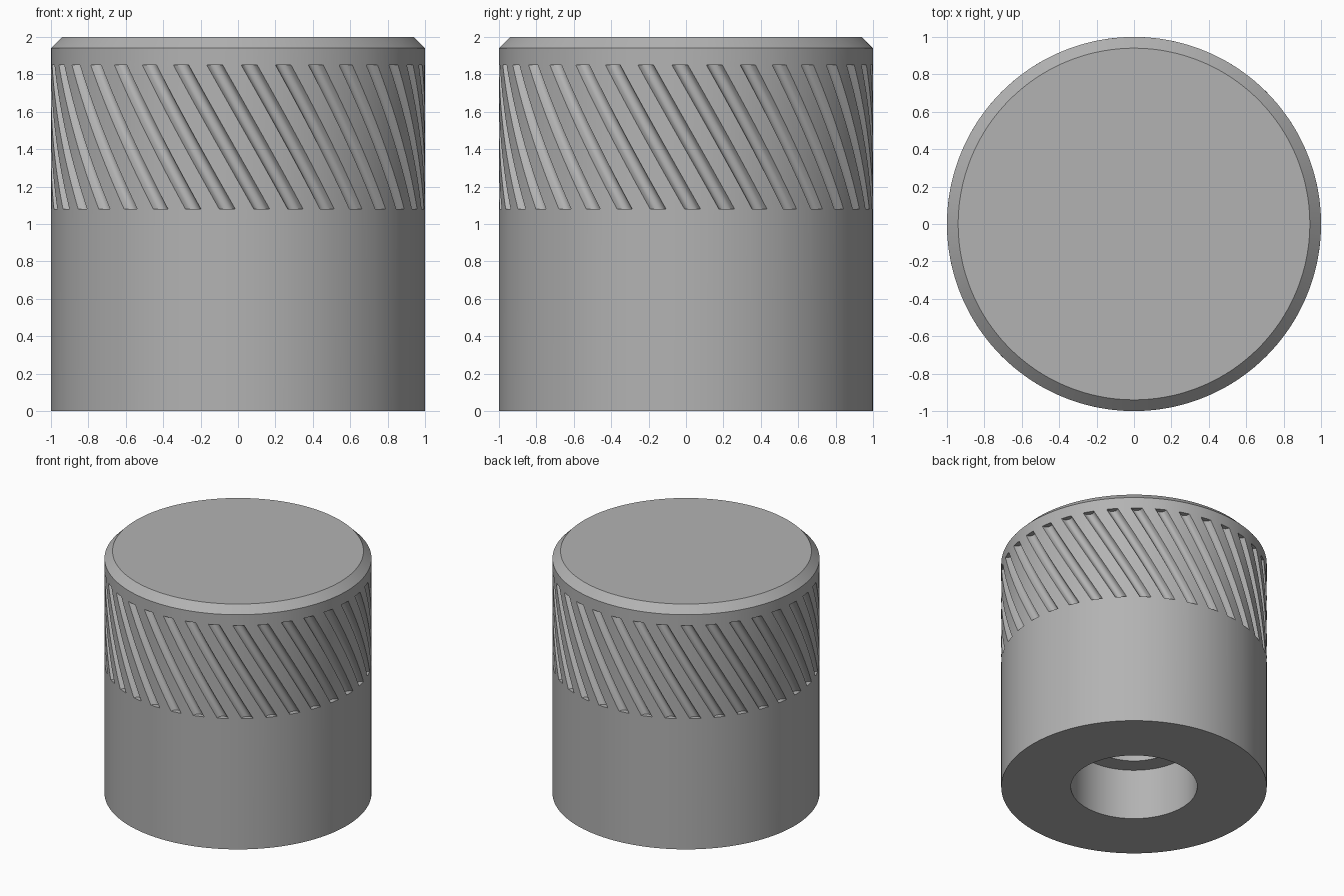
import bpy, bmesh, math

cube = bpy.data.objects.get("Cube")
if cube:
    bpy.data.objects.remove(cube, do_unlink=True)

GROOVES = 34
PITCH = 2 * math.pi / GROOVES
WIDTH, DEPTH = 0.086, 0.04       # groove width (radians) and depth
LOW, HIGH = 1.08, 1.85           # grooved band
TWIST = 0.437                    # turn of each groove over the band
PHASE = 0.06                     # groove position at the band's top
STEPS = 16

metal = bpy.data.materials.new("grey_metal")
metal.use_nodes = True
colour = (0.45, 0.45, 0.45, 1)
metal.diffuse_color = colour
metal.node_tree.nodes["Principled BSDF"].inputs["Base Color"].default_value = colour

# Columns around the knob: (angle, share of groove depth)
columns = []
for g in range(GROOVES):
    start = -math.pi / 2 + PHASE + g * PITCH
    for i in range(9):
        t = i / 4 - 1
        columns.append((start + t * WIDTH / 2, math.sqrt(1 - t * t)))
    for i in (1, 2):
        columns.append((start + WIDTH / 2 + (PITCH - WIDTH) * i / 3, 0))

# Rings from the inner bore, round the outside, to the top: (radius, z, groove depth)
rings = [(0.335, 1.2, 0), (0.335, 0.42, 0), (0.476, 0.42, 0), (0.476, 0, 0),
         (1, 0, 0), (1, LOW, 0)]
rings += [(1, LOW + (HIGH - LOW) * i / STEPS, DEPTH) for i in range(STEPS + 1)]
rings += [(1, HIGH, 0), (1, 1.94, 0), (0.94, 2, 0)]

bm = bmesh.new()
loops = []
for radius, z, depth in rings:
    turn = TWIST * (HIGH - min(max(z, LOW), HIGH)) / (HIGH - LOW)
    loop = []
    for angle, share in columns:
        r = radius - depth * share
        loop.append(bm.verts.new((r * math.cos(angle + turn), r * math.sin(angle + turn), z)))
    loops.append(loop)

count = len(columns)
for a, b in zip(loops, loops[1:]):
    for i in range(count):
        j = (i + 1) % count
        bm.faces.new((a[i], a[j], b[j], b[i]))

# Bore end and top face
bm.faces.new(loops[0][::-1])
bm.faces.new(loops[-1])
bmesh.ops.remove_doubles(bm, verts=bm.verts, dist=1e-5)
bmesh.ops.recalc_face_normals(bm, faces=bm.faces)

mesh = bpy.data.meshes.new("knurled_knob")
bm.to_mesh(mesh)
bm.free()
mesh.materials.append(metal)
knob = bpy.data.objects.new("knurled_knob", mesh)
bpy.context.collection.objects.link(knob)
bpy.context.view_layer.objects.active = knob
knob.select_set(True)
bpy.ops.object.shade_smooth_by_angle(angle=math.radians(30))
